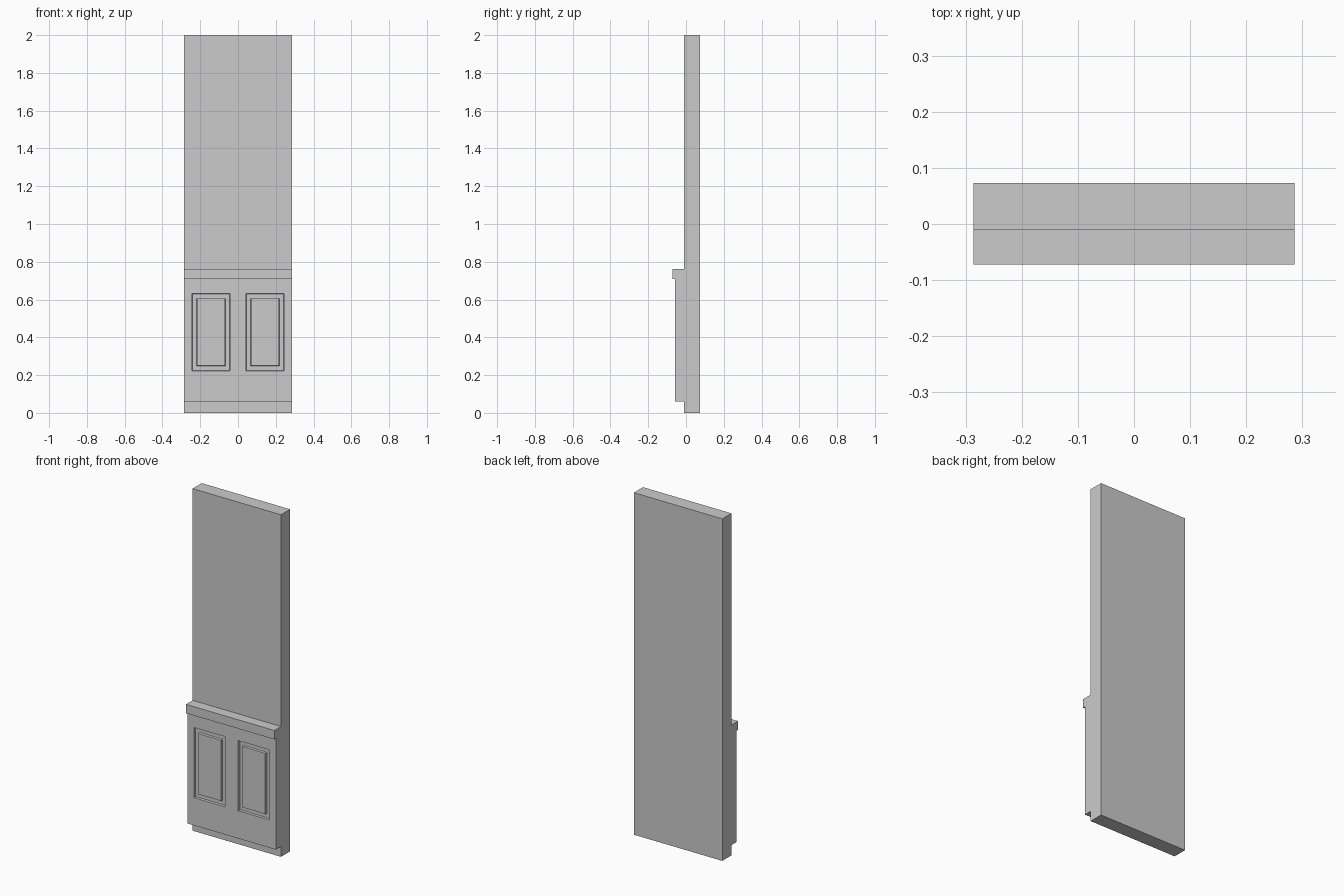
import bpy
import bmesh
from mathutils import Vector

cube = bpy.data.objects.get("Cube")
if cube:
    bpy.data.objects.remove(cube, do_unlink=True)

HALF_W = 0.286
BACK, WALL, WAINSCOT, RAIL = 0.073, -0.011, -0.058, -0.072
PANEL_X = (0.042, 0.244)
PANEL_Z = (0.222, 0.632)
BEVEL, GROOVE, DEPTH = 0.003, 0.033, 0.012

grey = bpy.data.materials.new("plain grey")
grey.use_nodes = True
colour = (0.6, 0.6, 0.6, 1)
grey.diffuse_color = colour
grey.node_tree.nodes["Principled BSDF"].inputs["Base Color"].default_value = colour

# Side profile: toe recess, wainscot, chair rail, plain upper wall
profile = [(BACK, 0), (WALL, 0), (WALL, 0.06), (WAINSCOT, 0.06),
           (WAINSCOT, 0.71), (RAIL, 0.71), (RAIL, 0.762),
           (WALL, 0.762), (WALL, 2), (BACK, 2)]
bm = bmesh.new()
side = bm.faces.new([bm.verts.new((-HALF_W, y, z)) for y, z in profile])
swept = bmesh.ops.extrude_face_region(bm, geom=[side])["geom"]
bmesh.ops.translate(bm, vec=(2 * HALF_W, 0, 0),
                    verts=[v for v in swept if isinstance(v, bmesh.types.BMVert)])
bmesh.ops.recalc_face_normals(bm, faces=bm.faces)


def wainscot_faces():
    return [f for f in bm.faces if f.normal.y < -0.9
            and abs(f.calc_center_median().y - WAINSCOT) < 0.001]


def cut(position, normal):
    faces = wainscot_faces()
    edges = {e for f in faces for e in f.edges}
    verts = {v for f in faces for v in f.verts}
    bmesh.ops.bisect_plane(bm, geom=faces + list(edges) + list(verts),
                           plane_co=position, plane_no=normal)


# Cut the wainscot front into cells, then step the two panels in and out
for x in PANEL_X:
    for s in (-1, 1):
        cut(Vector((s * x, 0, 0)), Vector((1, 0, 0)))
for z in PANEL_Z:
    cut(Vector((0, 0, z)), Vector((0, 0, 1)))

panels = []
for f in wainscot_faces():
    c = f.calc_center_median()
    if PANEL_X[0] < abs(c.x) < PANEL_X[1] and PANEL_Z[0] < c.z < PANEL_Z[1]:
        panels.append(f)
for width, push in ((BEVEL, -DEPTH), (GROOVE, 0), (BEVEL, DEPTH)):
    bmesh.ops.inset_individual(bm, faces=panels, thickness=width, depth=push)

mesh = bpy.data.meshes.new("panelled_wall")
bm.to_mesh(mesh)
bm.free()
mesh.materials.append(grey)
wall = bpy.data.objects.new("panelled_wall", mesh)
bpy.context.collection.objects.link(wall)
